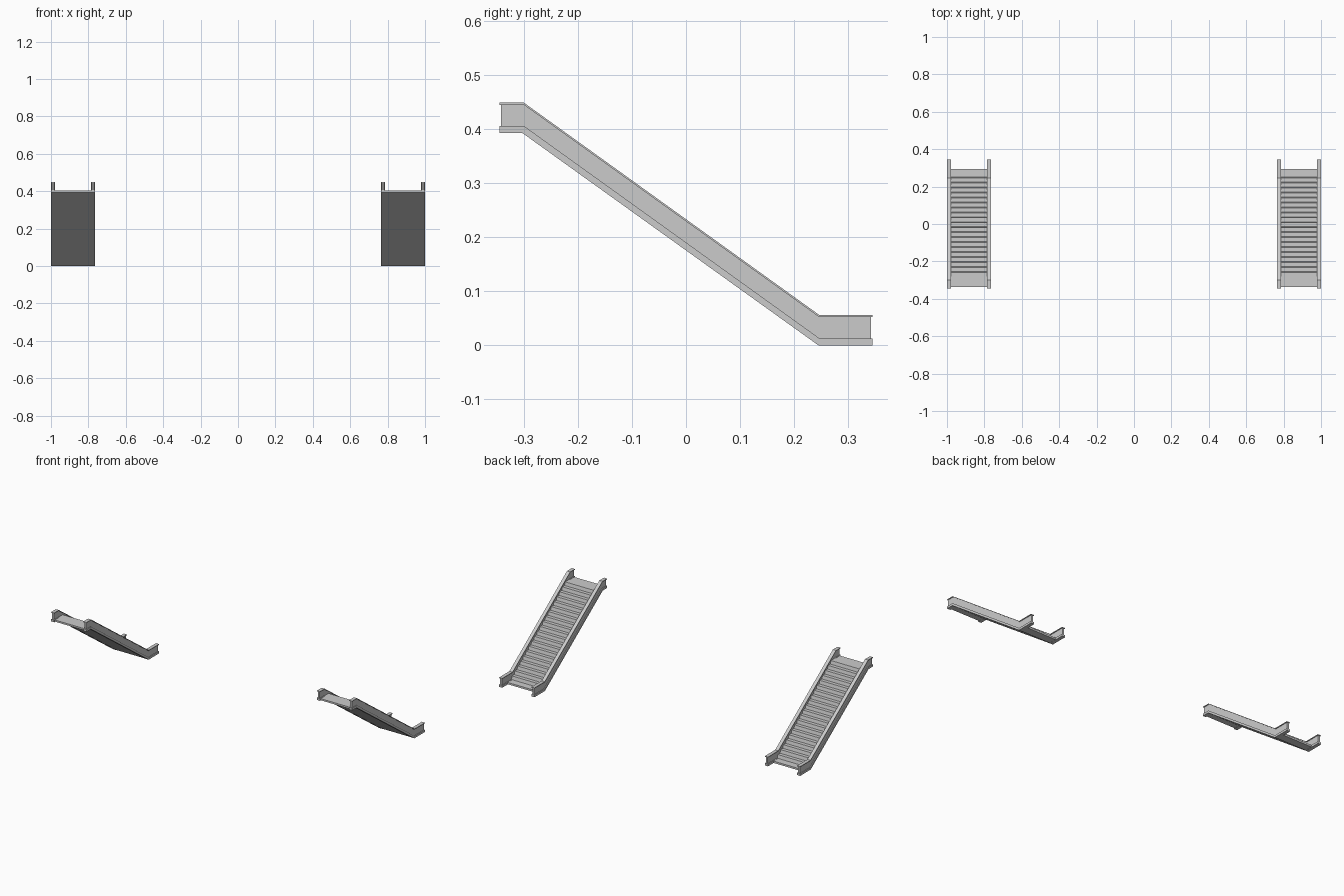
import bpy, bmesh

if "Cube" in bpy.data.objects:
    bpy.data.objects.remove(bpy.data.objects["Cube"])

HALF_WIDTH = 0.1175
CENTRE = 0.8825


def extrude_profile(name, profile, x0, x1):
    """Extrude a closed (y, z) outline along x."""
    bm = bmesh.new()
    face = bm.faces.new([bm.verts.new((x0, y, z)) for y, z in profile])
    ext = bmesh.ops.extrude_face_region(bm, geom=[face])
    verts = [g for g in ext["geom"] if isinstance(g, bmesh.types.BMVert)]
    bmesh.ops.translate(bm, verts=verts, vec=(x1 - x0, 0, 0))
    bmesh.ops.recalc_face_normals(bm, faces=bm.faces[:])
    mesh = bpy.data.meshes.new(name)
    bm.to_mesh(mesh)
    bm.free()
    obj = bpy.data.objects.new(name, mesh)
    bpy.context.collection.objects.link(obj)
    return obj


def band(low, high, end):
    """Outline following landing, slope and landing between two heights."""
    def path(h):
        bend = 0.003 * h / 0.013 if h < 0.02 else 0.003
        return [(-end, 0.393 + h), (-0.303 + bend, 0.393 + h),
                (0.245 + bend * 0.6, h), (end, h)]
    return path(low) + path(high)[::-1]


# Stepped outline: upper landing, treads with raked risers, lower comb plate
STEPS = 20
Y0, Y1, Z0, Z1 = -0.258, 0.272, 0.404, 0.012
run, rise = (Y1 - Y0) / STEPS, (Z0 - Z1) / STEPS
stairs = [(-0.338, Z0), (Y0, Z0)]
for i in range(STEPS):
    y, z = Y0 + i * run, Z0 - (i + 1) * rise
    stairs += [(y + 0.005, z), (y + run, z)]
stairs += [(0.293, Z1), (0.293, 0.001), (0.245, 0.001),
           (-0.303, 0.394), (-0.338, 0.394)]

for side, cx in (("left", -CENTRE), ("right", CENTRE)):
    extrude_profile(f"{side}_escalator_steps", stairs,
                    cx - HALF_WIDTH + 0.012, cx + HALF_WIDTH - 0.012)
    # Balustrades: wide skirt, thin panel, wide handrail
    for edge, s in (("a", -1), ("b", 1)):
        x = cx + s * (HALF_WIDTH - 0.0105)
        for part, low, high, end, half in (
                ("skirt", 0.0, 0.013, 0.345, 0.0105),
                ("panel", 0.013, 0.052, 0.342, 0.006),
                ("handrail", 0.052, 0.056, 0.345, 0.0105)):
            extrude_profile(f"{side}_{part}_{edge}", band(low, high, end),
                            x - half, x + half)
